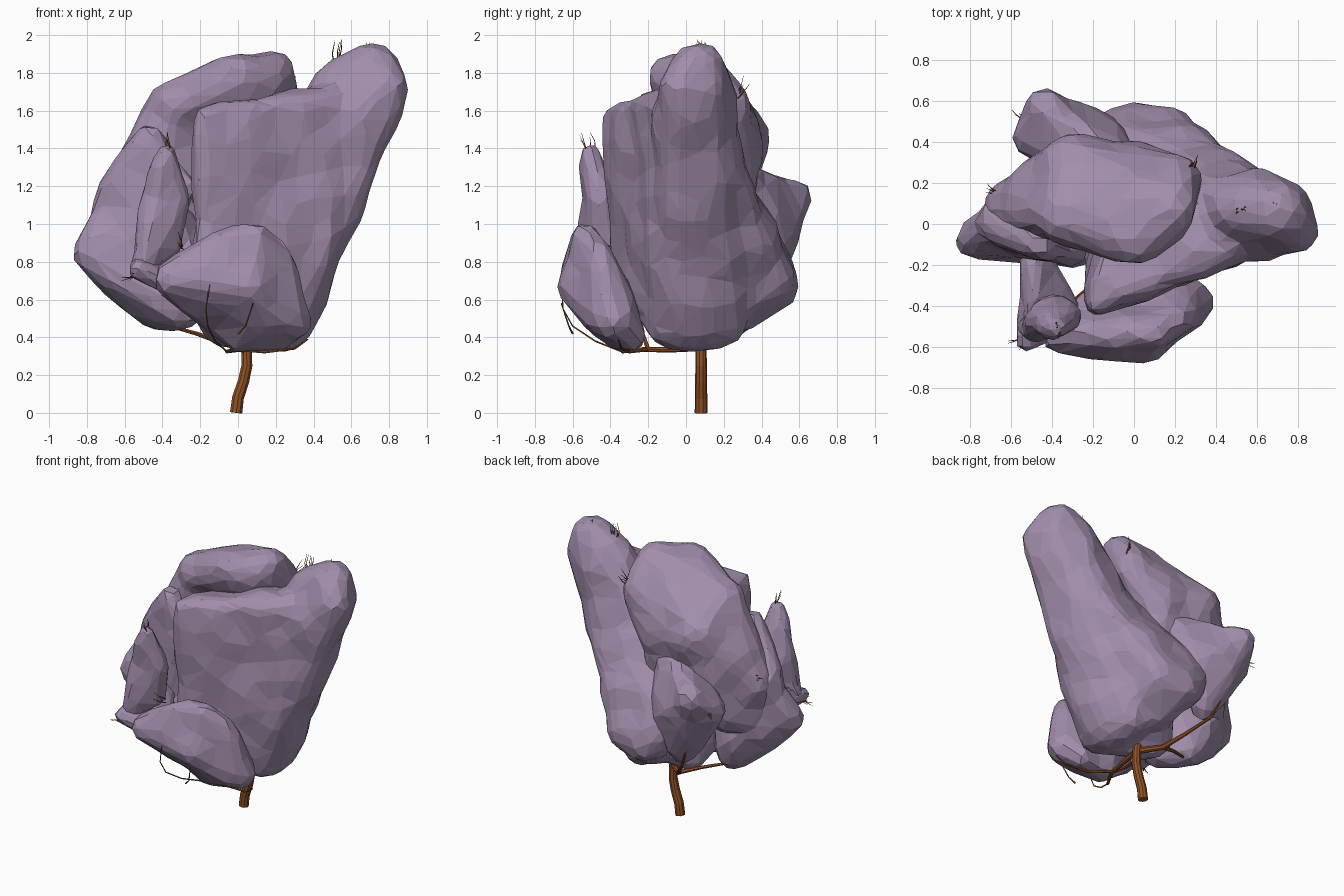
import bpy, bmesh, math, random
from mathutils import Vector, Matrix, noise

random.seed(4)

def material(name, rgb):
    m = bpy.data.materials.new(name)
    m.diffuse_color = (*rgb, 1)
    return m

LEAF = material("dusty purple leaves", (0.36, 0.27, 0.41))
BARK = material("brown bark", (0.29, 0.085, 0.02))

def lobe(name, *groups, voxel=0.035, bump=0.03, ratio=0.085):
    """Foliage lobe: each group of balls (x, y, z, r) is wrapped in a hull, then merged, dented and faceted."""
    bm = bmesh.new()
    for balls in groups:
        part = bmesh.new()
        for x, y, z, r in balls:
            bmesh.ops.create_icosphere(part, subdivisions=2, radius=r,
                                       matrix=Matrix.Translation((x, y, z)))
        bmesh.ops.delete(part, geom=part.faces[:] + part.edges[:], context='EDGES_FACES')
        bmesh.ops.convex_hull(part, input=part.verts)
        bmesh.ops.delete(part, geom=[v for v in part.verts if not v.link_faces], context='VERTS')
        bmesh.ops.recalc_face_normals(part, faces=part.faces)
        tmp = bpy.data.meshes.new("hull")
        part.to_mesh(tmp)
        part.free()
        bm.from_mesh(tmp)
        bpy.data.meshes.remove(tmp)
    me = bpy.data.meshes.new(name)
    bm.to_mesh(me)
    bm.free()
    ob = bpy.data.objects.new(name, me)
    bpy.context.collection.objects.link(ob)
    rm = ob.modifiers.new("merge", 'REMESH')
    rm.mode, rm.voxel_size = 'VOXEL', voxel
    sm = ob.modifiers.new("soften", 'SMOOTH')
    sm.factor, sm.iterations = 0.5, 3
    # bake the merged skin, then dent it gently
    deps = bpy.context.evaluated_depsgraph_get()
    ob.data = bpy.data.meshes.new_from_object(ob.evaluated_get(deps))
    ob.modifiers.clear()
    normals = [v.normal.copy() for v in ob.data.vertices]
    for v, n in zip(ob.data.vertices, normals):
        v.co += n * bump * noise.noise(v.co * 4.5)
    ob.data.materials.clear()
    ob.data.materials.append(LEAF)
    ob.data.polygons.foreach_set("use_smooth", [False] * len(ob.data.polygons))
    ob.modifiers.new("facet", 'DECIMATE').ratio = ratio

def branch(name, points, r0, r1, sides=8):
    """Tapered tube swept along points without twisting."""
    bm = bmesh.new()
    pts = [Vector(p) for p in points]
    q, d_old, rings = None, None, []
    for i, p in enumerate(pts):
        d = (pts[min(i + 1, len(pts) - 1)] - pts[max(i - 1, 0)]).normalized()
        q = d.to_track_quat('Z', 'Y') if q is None else d_old.rotation_difference(d) @ q
        d_old = d
        r = r0 + (r1 - r0) * i / (len(pts) - 1)
        rings.append([bm.verts.new(p + q @ Vector((r * math.cos(a), r * math.sin(a), 0)))
                      for a in (2 * math.pi * k / sides for k in range(sides))])
    for a, b in zip(rings, rings[1:]):
        for k in range(sides):
            bm.faces.new((a[k], a[(k + 1) % sides], b[(k + 1) % sides], b[k]))
    bm.faces.new(rings[0][::-1])
    bm.faces.new(rings[-1])
    me = bpy.data.meshes.new(name)
    bm.to_mesh(me)
    bm.free()
    me.materials.append(BARK)
    ob = bpy.data.objects.new(name, me)
    bpy.context.collection.objects.link(ob)

# --- foliage lobes ---
lobe("main_right_lobe",
     [(0.69, 0.07, 1.80, 0.16), (0.80, -0.04, 1.70, 0.12), (0.76, 0.09, 1.70, 0.12),
      (0.48, 0.07, 1.70, 0.13), (0.52, -0.05, 1.55, 0.14),
      (0.27, -0.02, 0.47, 0.14), (0.2, 0.2, 0.5, 0.15), (0.15, 0.3, 0.75, 0.13)],
     [(-0.18, -0.39, 1.58, 0.06), (0.45, -0.07, 1.60, 0.14), (0.42, -0.09, 0.95, 0.14),
      (0.2, -0.2, 1.1, 0.1), (-0.15, -0.32, 0.75, 0.09), (0.25, -0.08, 0.48, 0.14),
      (-0.1, 0.1, 0.46, 0.12), (0.0, 0.15, 1.5, 0.1), (0.1, 0.3, 0.7, 0.14)],
     [(0.0, 0.43, 0.68, 0.17), (-0.12, 0.42, 0.8, 0.13), (0.16, 0.42, 0.72, 0.15),
      (0.2, 0.1, 0.47, 0.13), (0.6, 0.1, 1.45, 0.13), (0.1, 0.1, 1.3, 0.13),
      (0.3, -0.05, 0.6, 0.14)])
lobe("top_lobe",
     [(0.17, 0.08, 1.78, 0.15), (0.02, -0.05, 1.74, 0.16), (-0.32, 0.04, 1.63, 0.16),
      (-0.3, 0.27, 1.45, 0.17), (0.19, 0.22, 1.62, 0.14), (0.0, 0.25, 1.35, 0.16)],
     [(-0.34, 0.07, 1.56, 0.17), (-0.3, 0.27, 1.42, 0.17), (-0.62, 0.08, 1.13, 0.12),
      (-0.45, 0.18, 0.85, 0.12), (-0.62, 0.03, 0.8, 0.1), (0.0, 0.23, 1.2, 0.15)])
lobe("left_lobe",
     [(-0.79, -0.08, 0.83, 0.10), (-0.42, 0.04, 0.55, 0.12), (-0.30, -0.10, 0.54, 0.11),
      (-0.66, 0.02, 1.12, 0.11), (-0.3, 0.02, 1.0, 0.1), (-0.5, 0.12, 0.72, 0.1)],
     [(-0.47, -0.10, 1.46, 0.08), (-0.66, 0.0, 1.15, 0.11), (-0.3, -0.13, 1.2, 0.08),
      (-0.45, -0.08, 0.8, 0.1)])
lobe("back_left_lobe",
     [(-0.43, 0.56, 1.12, 0.11), (-0.49, 0.42, 1.02, 0.10), (-0.26, 0.40, 0.64, 0.09),
      (-0.12, 0.3, 1.2, 0.14), (-0.18, 0.45, 0.9, 0.11)])
lobe("front_lower_lobe",
     [(0.10, -0.53, 0.94, 0.07), (-0.10, -0.53, 0.89, 0.08), (-0.36, -0.55, 0.72, 0.09),
      (0.05, -0.56, 0.66, 0.13), (0.27, -0.39, 0.5, 0.13), (0.0, -0.32, 0.43, 0.11),
      (0.2, -0.30, 0.42, 0.09), (0.2, -0.48, 0.85, 0.08)])
lobe("front_left_sprig",
     [(-0.38, -0.50, 1.38, 0.06), (-0.33, -0.46, 1.12, 0.07), (-0.45, -0.48, 1.1, 0.08),
      (-0.40, -0.42, 0.9, 0.09), (-0.50, -0.50, 0.80, 0.08)], voxel=0.025)
lobe("sprig_tail",
     [(-0.53, -0.57, 0.76, 0.06), (-0.49, -0.35, 0.85, 0.06), (-0.48, -0.12, 0.8, 0.07),
      (-0.3, -0.45, 0.66, 0.05)], voxel=0.025)

# --- trunk and main limbs ---
branch("trunk", [(-0.01, 0.08, 0), (0.0, 0.08, 0.08), (0.03, 0.08, 0.17), (0.047, 0.08, 0.25),
                 (0.045, 0.08, 0.34), (0.03, 0.08, 0.45)], 0.034, 0.028, 10)
branch("front_limb", [(0.045, 0.08, 0.345), (0.03, -0.08, 0.335), (0.0, -0.23, 0.335),
                      (-0.06, -0.34, 0.325)], 0.018, 0.010)
branch("front_limb_left", [(0.0, -0.20, 0.335), (-0.12, -0.23, 0.42), (-0.28, -0.36, 0.57),
                           (-0.45, -0.5, 0.70), (-0.57, -0.58, 0.72)], 0.013, 0.004, 6)
branch("front_limb_right", [(0.0, -0.2, 0.335), (0.14, -0.3, 0.322), (0.3, -0.34, 0.34),
                            (0.37, -0.36, 0.39)], 0.010, 0.004, 6)
branch("back_limb", [(0.04, 0.08, 0.35), (-0.08, 0.2, 0.37), (-0.17, 0.32, 0.45),
                     (-0.28, 0.45, 0.56), (-0.4, 0.52, 0.85)], 0.022, 0.006)
branch("left_limb", [(-0.08, 0.2, 0.37), (-0.22, 0.14, 0.42), (-0.40, 0.05, 0.47),
                     (-0.55, 0.0, 0.62)], 0.015, 0.005, 6)
branch("front_arc_twig", [(-0.06, -0.34, 0.325), (-0.12, -0.48, 0.38), (-0.16, -0.6, 0.46),
                          (-0.17, -0.65, 0.55), (-0.15, -0.66, 0.68)], 0.005, 0.003, 5)
branch("front_face_twig", [(0.0, -0.6, 0.42), (0.04, -0.62, 0.46), (0.08, -0.66, 0.58)],
       0.006, 0.003, 5)

# --- fine twigs poking through the foliage: base, lean direction, count ---
tufts = [((0.52, 0.08, 1.86), (0, 0, 0.10), 5), ((0.69, 0.1, 1.91), (0, 0, 0.06), 3),
         ((-0.37, -0.5, 1.38), (0.0, -0.03, 0.09), 5), ((-0.3, -0.42, 0.88), (-0.02, -0.08, 0.06), 5),
         ((-0.54, -0.57, 0.72), (-0.05, -0.03, 0.0), 4), ((0.28, 0.27, 1.68), (0.03, 0.04, 0.06), 4),
         ((-0.66, 0.14, 1.2), (-0.06, 0.03, 0.02), 4), ((-0.25, -0.3, 1.1), (0.02, -0.05, 0.07), 3),
         ((-0.54, 0.5, 1.05), (-0.05, 0.05, -0.03), 3)]
for t, (base, lean, count) in enumerate(tufts):
    for i in range(count):
        jit = lambda s: Vector([random.uniform(-s, s) for _ in range(3)])
        a = Vector(base) + jit(0.02)
        b = a + Vector(lean) * 0.5 + jit(0.015)
        c = b + Vector(lean) * 0.6 + jit(0.015)
        branch(f"twig_{t}_{i}", [a, b, c], 0.004, 0.001, 4)
